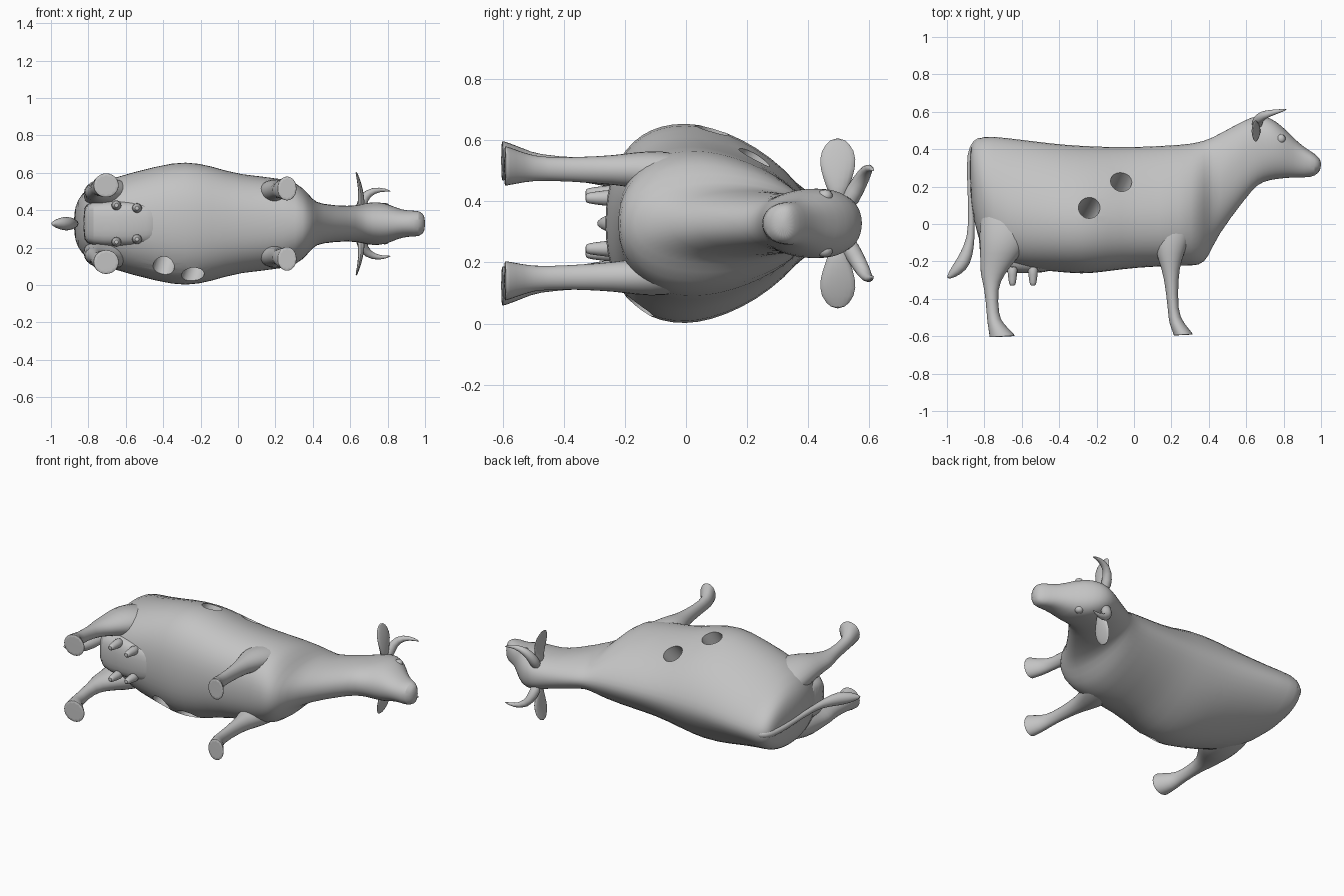
import bpy, bmesh, math
from mathutils import Vector

if "Cube" in bpy.data.objects:
    bpy.data.objects.remove(bpy.data.objects["Cube"])

MID = 0.328  # height of the animal's plane of symmetry (it lies on its side)
grey = bpy.data.materials.new("grey")
grey.diffuse_color = (0.55, 0.55, 0.55, 1)
grey.use_nodes = True
grey.node_tree.nodes["Principled BSDF"].inputs["Base Color"].default_value = grey.diffuse_color


def shade(ob, angle=40):
    bpy.ops.object.select_all(action='DESELECT')
    ob.select_set(True)
    bpy.context.view_layer.objects.active = ob
    bpy.ops.object.shade_smooth_by_angle(angle=math.radians(angle))


def loft(name, rings, levels=1):
    """Skin a list of point rings, cap the ends and smooth."""
    bm = bmesh.new()
    vr = [[bm.verts.new(p) for p in r] for r in rings]
    n = len(vr[0])
    for a, b in zip(vr, vr[1:]):
        for i in range(n):
            bm.faces.new((a[i], a[(i + 1) % n], b[(i + 1) % n], b[i]))
    bm.faces.new(vr[0])
    bm.faces.new(vr[-1])
    bmesh.ops.recalc_face_normals(bm, faces=bm.faces)
    me = bpy.data.meshes.new(name)
    bm.to_mesh(me)
    bm.free()
    ob = bpy.data.objects.new(name, me)
    bpy.context.collection.objects.link(ob)
    me.materials.append(grey)
    if levels:
        m = ob.modifiers.new("smooth", 'SUBSURF')
        m.levels = m.render_levels = levels
    shade(ob, 50)
    return ob


def section(x, top, bot, w, mid, eu, el, n=24):
    """Upright section: separate roundness above and below the widest line."""
    ym = bot + (top - bot) * mid
    pts = []
    for i in range(n):
        c, s = math.cos(math.tau * i / n), math.sin(math.tau * i / n)
        e = 2 / (eu if s > 0 else el)
        y = ym + (top - ym if s > 0 else ym - bot) * math.copysign(abs(s) ** e, s)
        pts.append((x, y, MID + w * math.copysign(abs(c) ** e, c)))
    return pts


def body_ring(x, top, bot, w):
    """Trunk is pear shaped; neck, head and rump are rounder."""
    k = min(max((x - 0.3) / 0.3, (-0.7 - x) / 0.3, 0), 1)
    return section(x, top, bot, w, 0.385 + 0.2 * k, 1.65 + 0.65 * k, 2.3 - 0.15 * k)


def tube(name, path, n=8, side=(0, 0, 1), levels=1):
    """Path of (point, half width across, half width along side)."""
    rings = []
    pts = [Vector(p[0]) for p in path]
    for i, (p, a, b) in enumerate(path):
        d = (pts[min(i + 1, len(pts) - 1)] - pts[max(i - 1, 0)]).normalized()
        u = d.cross(Vector(side)).normalized()
        v = u.cross(d)
        rings.append([pts[i] + u * a * math.cos(k * math.tau / n)
                      + v * b * math.sin(k * math.tau / n) for k in range(n)])
    return loft(name, rings, levels)


# body, neck and head: x, top, bottom, half width
body = loft("body", [body_ring(*s) for s in (
    (-0.878, 0.40, 0.20, 0.05), (-0.86, 0.445, 0.02, 0.13),
    (-0.81, 0.475, -0.16, 0.19), (-0.70, 0.469, -0.235, 0.24),
    (-0.42, 0.432, -0.255, 0.315), (-0.28, 0.423, -0.272, 0.338),
    (-0.14, 0.417, -0.255, 0.312), (0, 0.415, -0.235, 0.262),
    (0.27, 0.428, -0.222, 0.245), (0.35, 0.442, -0.228, 0.195),
    (0.40, 0.458, -0.18, 0.127), (0.44, 0.475, -0.07, 0.105),
    (0.60, 0.562, 0.14, 0.092), (0.66, 0.582, 0.212, 0.105),
    (0.72, 0.575, 0.233, 0.118), (0.79, 0.528, 0.243, 0.112),
    (0.85, 0.462, 0.248, 0.083), (0.91, 0.41, 0.248, 0.068),
    (0.97, 0.375, 0.252, 0.072), (1.002, 0.34, 0.295, 0.042))])

# two slanted round tunnels through the trunk, from upper flank to lower belly
cutters = []
for k in range(2):
    a = Vector((-0.06 - 0.18 * k, 0.245 - 0.16 * k, 0.57 + 0.06 * k))
    b = Vector((-0.24 - 0.16 * k, -0.15 - 0.04 * k, 0.06 + 0.03 * k))
    d = b - a
    cut = tube("tunnel_cutter_%d" % k, [(a - d * 0.4, 0.057, 0.057),
               (b + d * 0.4, 0.057, 0.057)], n=32, side=(1, 0, 0), levels=0)
    cut.hide_render = True
    cutters.append(cut)
    m = body.modifiers.new("tunnel", 'BOOLEAN')
    m.operation, m.object, m.solver = 'DIFFERENCE', cut, 'EXACT'
# bake the cuts so the rims become sharp edges
dg = bpy.context.evaluated_depsgraph_get()
baked = bpy.data.meshes.new_from_object(body.evaluated_get(dg))
body.modifiers.clear()
body.data = baked
for c in cutters:
    bpy.data.objects.remove(c)
bm = bmesh.new()
bm.from_mesh(baked)
bmesh.ops.triangulate(bm, faces=[f for f in bm.faces if len(f.verts) > 4])
bm.to_mesh(baked)
bm.free()
shade(body, 35)


def leg(name, rows, s, n=12):
    """Rows of height, back x, front x, distance from mid plane, half thickness."""
    y, *rest = rows[-1]
    rings = []
    for y, x0, x1, c, h in (*rows, (y - 0.006, *rest), (y - 0.008, *rest)):
        r = (x1 - x0) / 2
        tilt = 0.05 if y < -0.55 else 0  # sole slopes towards the toe
        rings.append([(x0 + r + r * math.cos(t), y + tilt * r * math.cos(t),
                       MID + s * c + h * math.sin(t))
                      for t in (k * math.tau / n for k in range(n))])
    loft(name, rings)


for s, side in ((1, "left"), (-1, "right")):
    leg("hind_leg_" + side, (
        (0.16, -0.80, -0.54, 0.12, 0.06), (0, -0.835, -0.52, 0.145, 0.097),
        (-0.12, -0.83, -0.565, 0.165, 0.087), (-0.20, -0.825, -0.635, 0.17, 0.06),
        (-0.27, -0.825, -0.69, 0.17, 0.05), (-0.34, -0.80, -0.73, 0.175, 0.04),
        (-0.49, -0.788, -0.722, 0.19, 0.037), (-0.53, -0.785, -0.70, 0.197, 0.05),
        (-0.595, -0.775, -0.635, 0.205, 0.067)), s)
    leg("front_leg_" + side, (
        (0.10, 0.10, 0.32, 0.145, 0.06), (-0.02, 0.095, 0.325, 0.16, 0.075),
        (-0.12, 0.105, 0.285, 0.172, 0.07), (-0.20, 0.13, 0.255, 0.175, 0.055),
        (-0.28, 0.16, 0.238, 0.175, 0.046), (-0.47, 0.182, 0.234, 0.178, 0.037),
        (-0.53, 0.185, 0.268, 0.183, 0.05), (-0.586, 0.21, 0.315, 0.188, 0.067)), s)
    # horn curving outwards, then forwards
    tube("horn_" + side, [((x, y, MID + s * w), r, r) for x, y, w, r in (
        (0.655, 0.52, 0.05, 0.034), (0.66, 0.555, 0.11, 0.032),
        (0.69, 0.585, 0.165, 0.026), (0.76, 0.6, 0.186, 0.014),
        (0.82, 0.614, 0.172, 0.003))], side=(0, 1, 0.01))
    # flat leaf-shaped ear
    tube("ear_" + side, [((x, 0.497, MID + s * w), a, b) for x, w, a, b in (
        (0.655, 0.07, 0.022, 0.025), (0.66, 0.12, 0.02, 0.04),
        (0.656, 0.18, 0.014, 0.066), (0.643, 0.24, 0.009, 0.064),
        (0.63, 0.281, 0.004, 0.02))], side=(0, 1, 0))
    # eye bump
    tube("eye_" + side, [((0.785, 0.455, MID + s * w), r, r) for w, r in (
        (0.07, 0.03), (0.098, 0.03), (0.112, 0.012))], side=(1, 0, 0))
    # teats
    for k in range(2):
        x, w = -0.65 + 0.11 * k, 0.098 - 0.015 * k
        tube("teat_%s_%d" % (side, k), [((x, y, MID + s * w), r, r) for y, r in (
            (-0.22, 0.034), (-0.27, 0.027), (-0.32, 0.02), (-0.33, 0.014))])

# udder
loft("udder", [section(*r, 0.5, 2.5, 3.5, 16) for r in (
    (-0.83, 0, -0.17, 0.09), (-0.79, 0.02, -0.245, 0.122),
    (-0.64, 0.02, -0.27, 0.132), (-0.48, 0, -0.262, 0.12),
    (-0.38, -0.05, -0.24, 0.09))])

# tail with a flared tuft
tube("tail", [((x, y, MID), r, r) for x, y, r in (
    (-0.80, 0.445, 0.027), (-0.845, 0.435, 0.027), (-0.875, 0.375, 0.022),
    (-0.878, 0.25, 0.017), (-0.865, -0.03, 0.017), (-0.882, -0.12, 0.03),
    (-0.908, -0.20, 0.043), (-0.95, -0.25, 0.037), (-1.0, -0.292, 0.008))])
